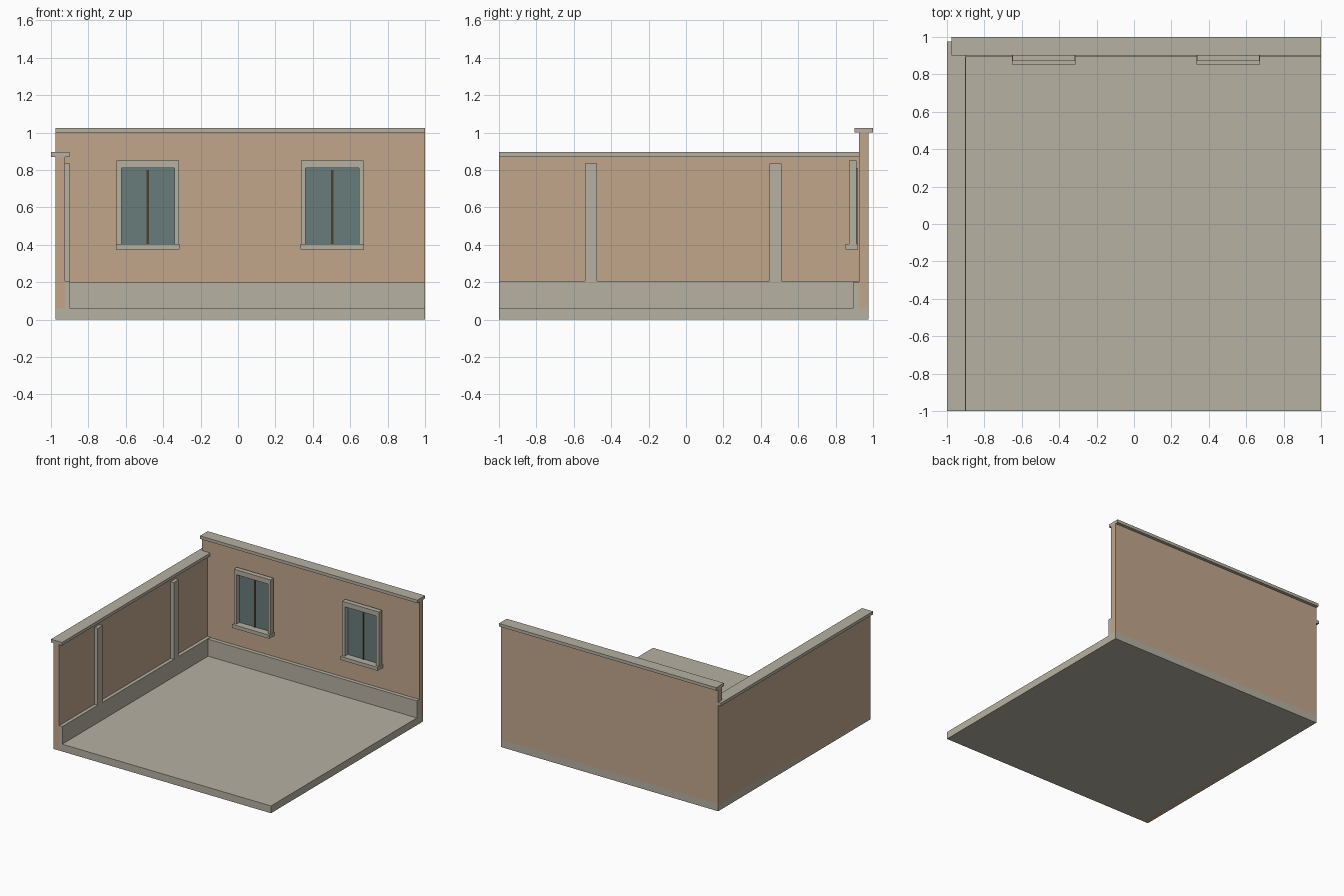
import bpy
import bmesh

if "Cube" in bpy.data.objects:
    bpy.data.objects.remove(bpy.data.objects["Cube"])


def material(name, rgb):
    m = bpy.data.materials.new(name)
    m.diffuse_color = (*rgb, 1)
    m.use_nodes = True
    m.node_tree.nodes["Principled BSDF"].inputs["Base Color"].default_value = m.diffuse_color
    return m


PLASTER = material("plaster", (0.54, 0.38, 0.26))
STONE = material("stone", (0.47, 0.44, 0.36))
GLASS = material("glass", (0.14, 0.20, 0.195))
WOOD = material("dark_wood", (0.07, 0.05, 0.025))


def extrude_xz(name, outline, y0, y1, mat):
    """Extrude a closed x-z outline from y0 to y1."""
    bm = bmesh.new()
    face = bm.faces.new([bm.verts.new((x, y0, z)) for x, z in outline])
    ext = bmesh.ops.extrude_face_region(bm, geom=[face])
    verts = [v for v in ext["geom"] if isinstance(v, bmesh.types.BMVert)]
    bmesh.ops.translate(bm, verts=verts, vec=(0, y1 - y0, 0))
    bmesh.ops.recalc_face_normals(bm, faces=bm.faces)
    mesh = bpy.data.meshes.new(name)
    bm.to_mesh(mesh)
    bm.free()
    mesh.materials.append(mat)
    ob = bpy.data.objects.new(name, mesh)
    bpy.context.collection.objects.link(ob)
    return ob


def box(name, x, y, z, mat):
    outline = [(x[0], z[0]), (x[1], z[0]), (x[1], z[1]), (x[0], z[1])]
    return extrude_xz(name, outline, y[0], y[1], mat)


# Floor slab
box("floor", (-0.975, 1), (-1, 0.975), (0, 0.06), STONE)

# Back wall with coping and plinth
box("back_wall", (-0.975, 1), (0.925, 0.975), (0, 1.0), PLASTER)
box("back_coping", (-0.975, 1), (0.9, 1.0), (1.0, 1.025), STONE)
box("back_plinth", (-0.93, 1), (0.893, 0.93), (0, 0.2), STONE)

# Lower left wall with coping and plinth
box("left_wall", (-0.975, -0.925), (-1, 0.975), (0, 0.87), PLASTER)
box("left_coping", (-1, -0.9), (-1, 0.975), (0.87, 0.895), STONE)
box("left_plinth", (-0.93, -0.897), (-1, 0.93), (0, 0.205), STONE)

# Pilasters on the left wall
for i, y in enumerate((-0.508, 0.479)):
    box(f"pilaster_{i + 1}", (-0.93, -0.897), (y - 0.032, y + 0.032), (0.2, 0.835), STONE)

# Windows: surround, sill, glass and centre mullion
for i, c in enumerate((-0.482, 0.504)):
    n = i + 1
    o, w = 0.167, 0.142
    surround = [(c - o, 0.4), (c - w, 0.4), (c - w, 0.81), (c + w, 0.81),
                (c + w, 0.4), (c + o, 0.4), (c + o, 0.85), (c - o, 0.85)]
    extrude_xz(f"window_surround_{n}", surround, 0.872, 0.912, STONE)
    box(f"window_sill_{n}", (c - 0.169, c + 0.169), (0.852, 0.92), (0.375, 0.404), STONE)
    box(f"window_glass_{n}", (c - w, c + w), (0.91, 0.918), (0.402, 0.81), GLASS)
    box(f"window_mullion_{n}", (c - 0.006, c + 0.006), (0.902, 0.915), (0.402, 0.8), WOOD)
